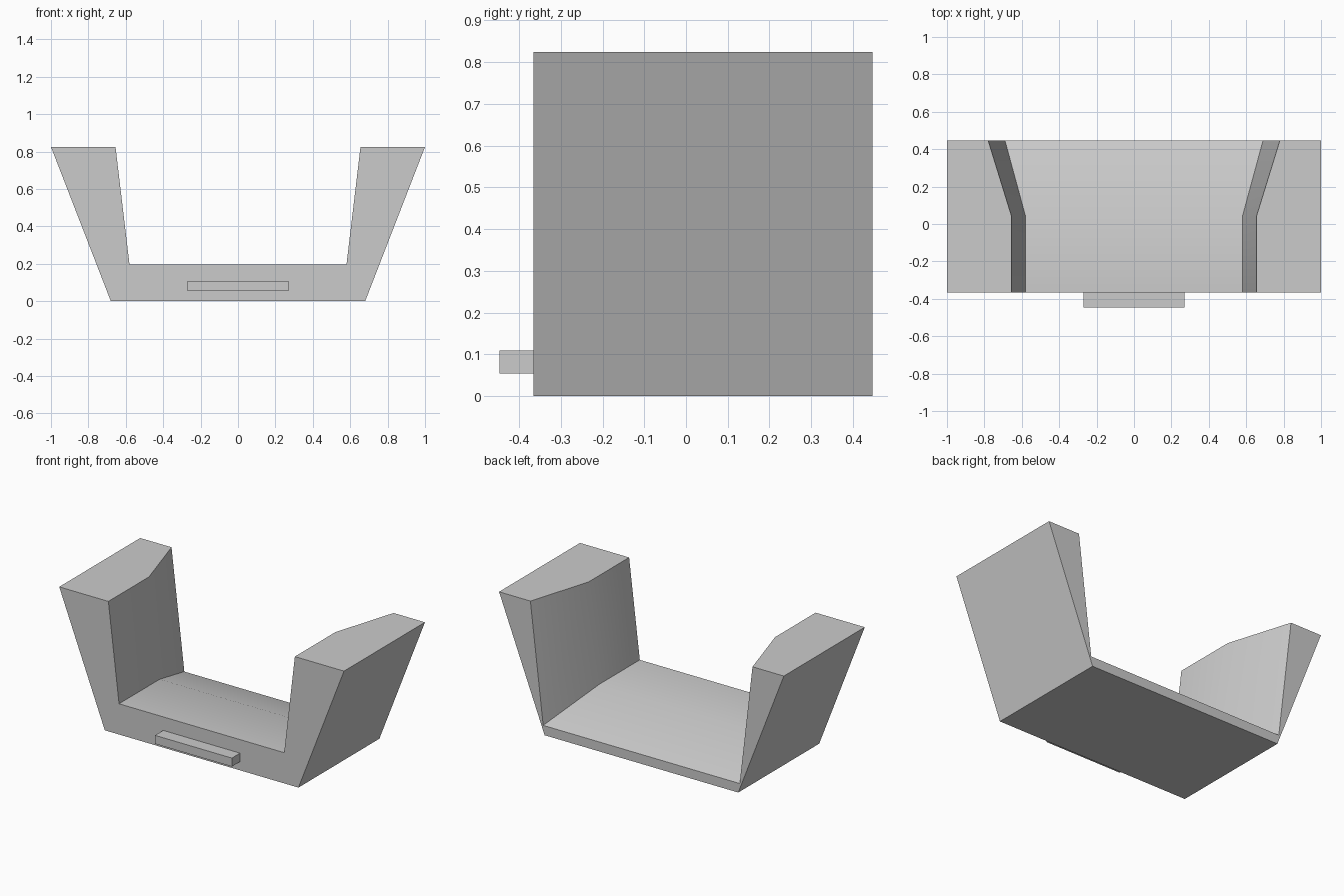
import bpy
import bmesh

cube = bpy.data.objects.get("Cube")
if cube:
    bpy.data.objects.remove(cube, do_unlink=True)

grey = bpy.data.materials.new("plain_grey")
grey.use_nodes = True
colour = (0.6, 0.6, 0.6, 1)
grey.diffuse_color = colour
grey.node_tree.nodes["Principled BSDF"].inputs["Base Color"].default_value = colour

FRONT, MIDDLE, BACK = -0.365, 0.042, 0.447
HEIGHT = 0.825


def add_object(name, bm):
    bmesh.ops.recalc_face_normals(bm, faces=bm.faces)
    mesh = bpy.data.meshes.new(name)
    bm.to_mesh(mesh)
    bm.free()
    obj = bpy.data.objects.new(name, mesh)
    mesh.materials.append(grey)
    bpy.context.collection.objects.link(obj)
    return obj


def section(bm, y, inner_top, inner_base, floor):
    """One U-shaped cross-section, mirrored about x = 0."""
    half = [(0.68, 0), (1, HEIGHT), (inner_top, HEIGHT), (inner_base, floor)]
    loop = half + [(-x, z) for x, z in reversed(half)]
    return [bm.verts.new((x, y, z)) for x, z in loop]


# U-shaped cradle: straight at the front, flaring open towards the back
bm = bmesh.new()
rings = [section(bm, FRONT, 0.655, 0.58, 0.195),
         section(bm, MIDDLE, 0.655, 0.58, 0.195),
         section(bm, BACK, 0.78, 0.69, 0.06)]
for a, b in zip(rings, rings[1:]):
    for i in range(len(a)):
        j = (i + 1) % len(a)
        bm.faces.new((a[i], a[j], b[j], b[i]))

# End caps: two arms and the floor strip between them
for ring in (rings[0], rings[-1]):
    bm.faces.new(ring[:4])
    bm.faces.new(ring[4:])
    bm.faces.new((ring[0], ring[3], ring[4], ring[7]))
cradle = add_object("cradle_body", bm)

# Soft bend inside the cradle, crisp edges elsewhere
bpy.ops.object.select_all(action="DESELECT")
cradle.select_set(True)
bpy.context.view_layer.objects.active = cradle
bpy.ops.object.shade_smooth_by_angle()

# Small ledge on the front face
bm = bmesh.new()
bmesh.ops.create_cube(bm, size=1)
bmesh.ops.scale(bm, vec=(0.54, 0.082, 0.054), verts=bm.verts)
bmesh.ops.translate(bm, vec=(0, FRONT - 0.041, 0.082), verts=bm.verts)
add_object("front_ledge", bm)
